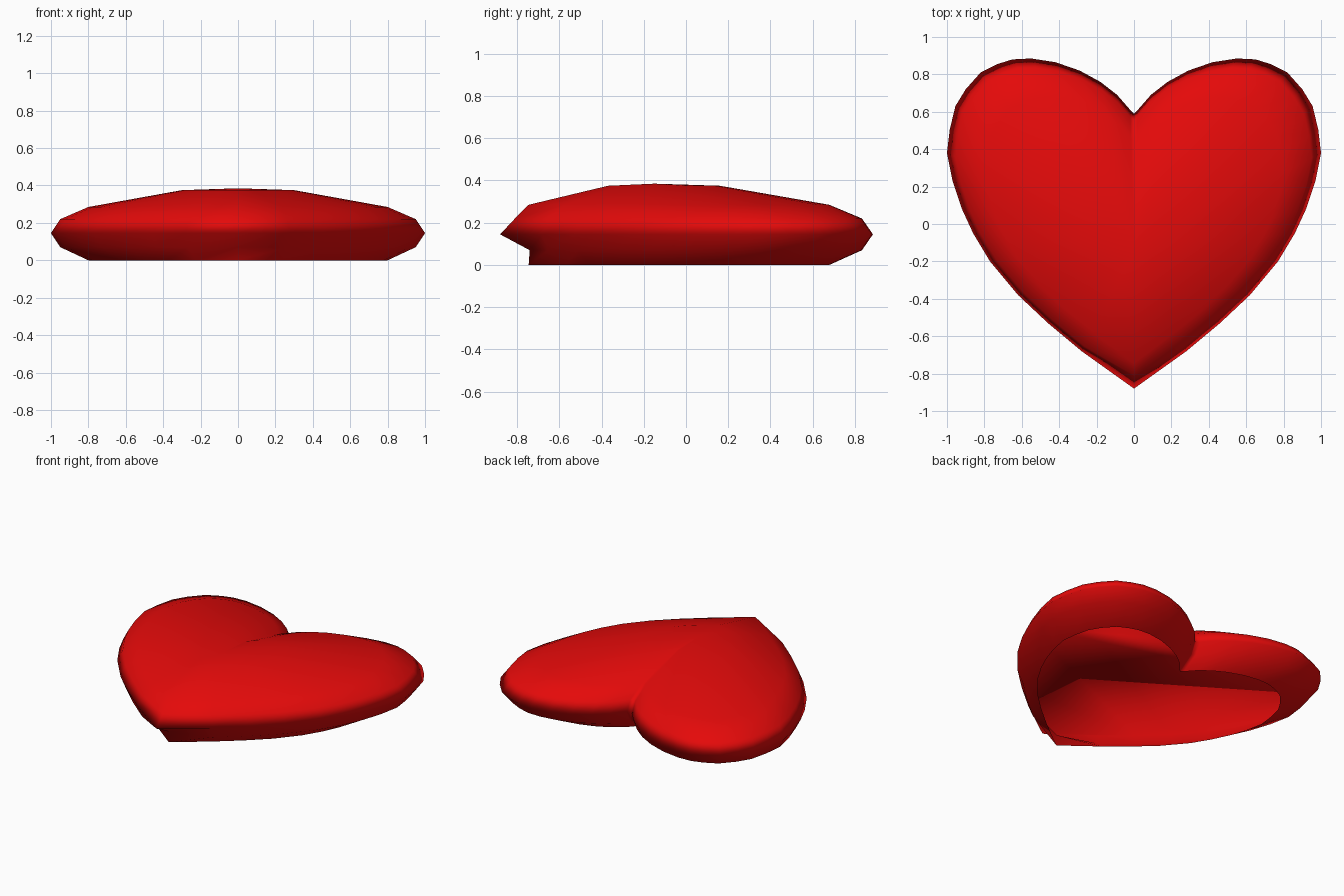
import bpy
import bmesh

cube = bpy.data.objects.get("Cube")
if cube:
    bpy.data.objects.remove(cube, do_unlink=True)

red = bpy.data.materials.new("glossy red")
red.use_nodes = True
colour = (0.78, 0.003, 0.003, 1)
red.diffuse_color = colour
red.node_tree.nodes["Principled BSDF"].inputs["Base Color"].default_value = colour

# Half outline of the heart, from the cleft round to the tip
HALF = [(0, .59), (.02, .61), (.09, .69), (.18, .76), (.29, .82), (.42, .865),
        (.55, .885), (.65, .88), (.73, .855), (.82, .81), (.9, .72), (.955, .63),
        (.985, .505), (1, .38), (.97, .23), (.92, .08), (.86, -.05), (.77, -.2),
        (.62, -.38), (.46, -.53), (.28, -.68), (0, -.88)]
OUTLINE = HALF + [(-x, y) for x, y in HALF[-2:0:-1]]
TIP = len(HALF) - 1
CENTRE_Y = -.15


def ring_points(scale, z, tip_y=None):
    """Outline shrunk towards the centre, with an optional moved tip."""
    pts = [(x * scale, CENTRE_Y + (y - CENTRE_Y) * scale, z) for x, y in OUTLINE]
    if tip_y is not None:
        pts[TIP] = (0, tip_y, z)
    return pts


# Bevelled body, from the open foot up to the dome: (scale, height, tip position)
LEVELS = [(.8, 0, -.745), (.95, .07, -.74), (1, .145, None),
          (.95, .22, -.81), (.8, .285, -.745), (.3, .375, None)]
WIDEST = 2
bm = bmesh.new()
rings = [[bm.verts.new(p) for p in ring_points(*level)] for level in LEVELS]
n = len(OUTLINE)
for low, high in zip(rings, rings[1:]):
    for i in range(n):
        j = (i + 1) % n
        bm.faces.new((low[j], low[i], high[i], high[j]))
crown = bm.verts.new((0, CENTRE_Y, .385))
for i in range(n):
    bm.faces.new((rings[-1][(i + 1) % n], rings[-1][i], crown))

# Flat floor closing the dome at its widest ring, facing down
floor = bm.faces.new(rings[WIDEST])
floor.normal_update()
if floor.normal.z > 0:
    floor.normal_flip()

for face in bm.faces:
    face.smooth = True
mesh = bpy.data.meshes.new("heart_body")
bm.to_mesh(mesh)
bm.free()
mesh.materials.append(red)
bpy.context.collection.objects.link(bpy.data.objects.new("heart_body", mesh))
